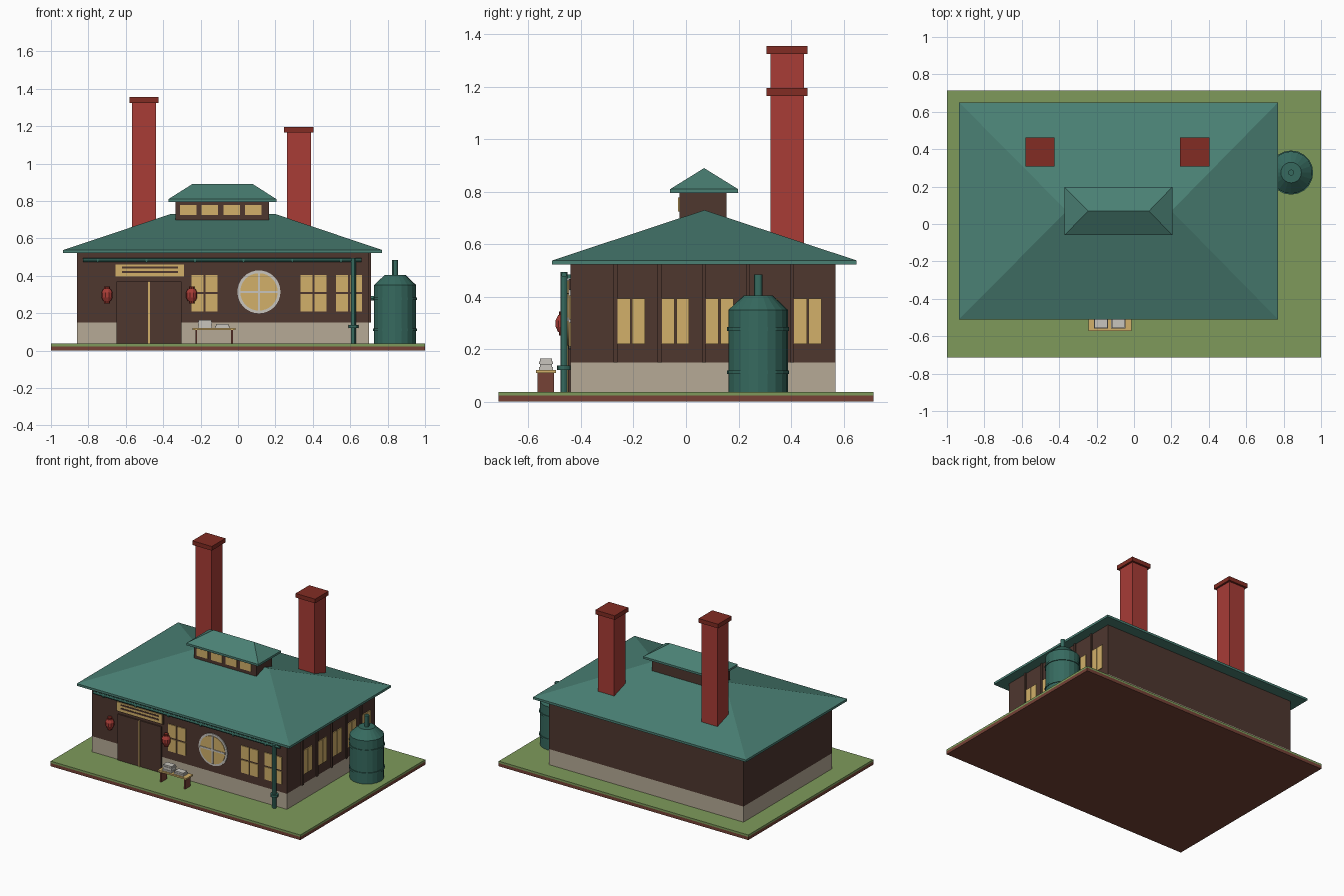
import bpy, bmesh
from math import radians, pi
from mathutils import Matrix, Vector

if "Cube" in bpy.data.objects:
    bpy.data.objects.remove(bpy.data.objects["Cube"])


def material(name, rgb):
    """Flat material from 0-255 display colour."""
    lin = [((c / 255 + 0.055) / 1.055) ** 2.4 for c in rgb] + [1]
    m = bpy.data.materials.new(name)
    m.use_nodes = True
    m.diffuse_color = lin
    m.node_tree.nodes["Principled BSDF"].inputs["Base Color"].default_value = lin
    return m


ROOF = material("roof green", (74, 128, 116))
METAL = material("dark green metal", (54, 106, 95))
RED = material("brick red", (168, 60, 54))
CAP = material("dark red", (130, 44, 35))
WOOD = material("dark wood", (78, 55, 47))
STONE = material("stone", (182, 170, 150))
GOLD = material("warm gold", (210, 176, 106))
GRASS = material("grass", (126, 154, 91))
GREY = material("pale grey", (200, 197, 190))
EARTH = material("red brown", (118, 66, 54))


def finish(name, bm, mat, smooth=False):
    bmesh.ops.recalc_face_normals(bm, faces=bm.faces)
    me = bpy.data.meshes.new(name)
    bm.to_mesh(me)
    bm.free()
    ob = bpy.data.objects.new(name, me)
    bpy.context.collection.objects.link(ob)
    me.materials.append(mat)
    if smooth:
        bpy.ops.object.select_all(action="DESELECT")
        ob.select_set(True)
        bpy.context.view_layer.objects.active = ob
        bpy.ops.object.shade_smooth_by_angle(angle=radians(30))
    return ob


def box(name, x, y, z, mat):
    """Box from three (low, high) ranges."""
    bm = bmesh.new()
    bmesh.ops.create_cube(bm, size=1)
    for v in bm.verts:
        v.co = [r[0] if c < 0 else r[1] for c, r in zip(v.co, (x, y, z))]
    return finish(name, bm, mat)


def lathe(name, x, y, profile, mat, sides=20):
    """Turned part from (radius, height) points."""
    bm = bmesh.new()
    pts = [bm.verts.new((r, 0, z)) for r, z in profile]
    edges = [bm.edges.new(p) for p in zip(pts, pts[1:])]
    bmesh.ops.spin(bm, geom=pts + edges, cent=(0, 0, 0), axis=(0, 0, 1),
                   angle=2 * pi, steps=sides)
    bmesh.ops.remove_doubles(bm, verts=bm.verts, dist=0.0001)
    bmesh.ops.translate(bm, verts=bm.verts, vec=(x, y, 0))
    return finish(name, bm, mat)


def rod(name, a, b, radius, mat, sides=16, smooth=True):
    """Cylinder between two points."""
    a, b = Vector(a), Vector(b)
    turn = (b - a).to_track_quat("Z", "Y").to_matrix().to_4x4()
    bm = bmesh.new()
    bmesh.ops.create_cone(bm, cap_ends=True, segments=sides, radius1=radius, radius2=radius,
                          depth=(b - a).length, matrix=Matrix.Translation((a + b) / 2) @ turn)
    return finish(name, bm, mat, smooth)


def hip_roof(name, x, y, z, ridge_x, top):
    """Eave slab with four slopes meeting at a ridge along x."""
    bm = bmesh.new()
    low, high = [[bm.verts.new(p) for p in ((x[0], y[0], h), (x[1], y[0], h),
                                            (x[1], y[1], h), (x[0], y[1], h))] for h in z]
    mid = sum(y) / 2
    left, right = [bm.verts.new((rx, mid, top)) for rx in ridge_x]
    bm.faces.new(low)
    for i in range(4):
        j = (i + 1) % 4
        bm.faces.new((low[i], low[j], high[j], high[i]))
    a, b, c, d = high
    for f in ((a, b, right, left), (b, c, right), (c, d, left, right), (d, a, left)):
        bm.faces.new(f)
    return finish(name, bm, ROOF)


# Ground slab
box("ground_earth", (-1, 1), (-.715, .715), (0, .023), EARTH)
box("ground_grass", (-1, 1), (-.715, .715), (.023, .037), GRASS)

# Walls and roof
WX, WY = (-.86, .70), (-.44, .57)
box("stone_footing", WX, WY, (.037, .15), STONE)
box("wooden_walls", WX, WY, (.15, .525), WOOD)
hip_roof("main_roof", (-.935, .77), (-.51, .65), (.522, .538), (-.36, .20), .73)

# Raised roof vent with windows
box("vent_walls", (-.335, .165), (-.025, .155), (.6, .8), WOOD)
hip_roof("vent_roof", (-.372, .205), (-.06, .198), (.795, .81), (-.245, .08), .89)
for i in range(4):
    x = -.31 + i * .116
    box(f"vent_window_{i + 1}", (x, x + .088), (-.031, -.024), (.724, .778), GOLD)

# Chimneys
for side, x, top in (("right", -.503, 1.355), ("left", .325, 1.195)):
    y = .385
    box(f"chimney_{side}", (x - .064, x + .064), (y - .064, y + .064), (.55, top - .03), RED)
    box(f"chimney_cap_{side}", (x - .078, x + .078), (y - .078, y + .078), (top - .03, top), CAP)

# Double door
box("door", (-.65, -.302), (-.449, -.435), (.037, .37), WOOD)
box("door_strip", (-.48, -.47), (-.454, -.448), (.037, .37), GOLD)

# Sign board with plain painted bars
box("sign_frame", (-.662, -.284), (-.448, -.438), (.39, .467), WOOD)
box("sign_board", (-.656, -.29), (-.454, -.446), (.396, .461), GOLD)
for i, z in enumerate((.415, .44)):
    box(f"sign_bar_{i + 1}", (-.62, -.32), (-.457, -.453), (z, z + .01), WOOD)

# Front windows, four panes each
for w, x in enumerate((-.249, .335, .523)):
    for i in range(2):
        for j in range(2):
            px, pz = x + i * .075, .21 + j * .103
            box(f"front_window_{w + 1}_pane_{i}{j}", (px, px + .064), (-.446, -.438),
                (pz, pz + .092), GOLD)

# Round window
CX, CZ = .112, .314
rod("round_window_frame", (CX, -.436, CZ), (CX, -.447, CZ), .115, GREY, 32)
rod("round_window_glass", (CX, -.446, CZ), (CX, -.451, CZ), .1, GOLD, 32)
box("round_window_bar_upright", (CX - .006, CX + .006), (-.455, -.446), (CZ - .1, CZ + .1), GREY)
box("round_window_bar_cross", (CX - .1, CX + .1), (-.455, -.446), (CZ - .006, CZ + .006), GREY)

# Side windows and posts
for i in range(5):
    y = -.268 + i * .168
    box(f"side_post_{i + 1}", (.695, .71), (y - .008, y + .008), (.15, .525), WOOD)
    for j, (a, b) in enumerate(((.008, .056), (.063, .112))):
        box(f"side_window_{i + 1}_pane_{j + 1}", (.698, .706), (y + a, y + b), (.22, .394), GOLD)

# Lanterns
for side, x in (("right", -.70), ("left", -.248)):
    lathe(f"lantern_{side}", x, -.468, ((0, .265), (.02, .265), (.03, .285), (.03, .31),
                                        (.02, .33), (0, .33)), RED, 10)
    for part, z in (("base", .253), ("top", .33)):
        rod(f"lantern_{part}_{side}", (x, -.468, z), (x, -.468, z + .013), .016, CAP, 10, False)

# Gutter and downpipe
rod("gutter", (-.83, -.465, .484), (.66, -.465, .484), .01, METAL, 12)
rod("downpipe", (.617, -.465, .037), (.617, -.465, .495), .014, METAL, 12)
rod("downpipe_collar", (.617, -.465, .12), (.617, -.465, .138), .026, METAL, 12)
for i in range(6):
    x = -.75 + i * .26
    box(f"gutter_clip_{i + 1}", (x - .005, x + .005), (-.475, -.438), (.47, .484), METAL)

# Storage tank
TX, TY = .84, .275
lathe("tank", TX, TY, ((0, .037), (.113, .037), (.113, .35), (.055, .405), (0, .405)), METAL)
for i, z in enumerate((.105, .27)):
    rod(f"tank_band_{i + 1}", (TX, TY, z), (TX, TY, z + .014), .118, METAL, 20, False)
rod("tank_vent", (TX, TY, .4), (TX, TY, .485), .016, METAL, 12)
rod("tank_feed", (.695, TY, .28), (.75, TY, .28), .013, METAL, 12)

# Bench with two paper stacks
box("bench_seat", (-.243, -.013), (-.572, -.496), (.11, .121), GOLD)
for side, x in (("right", -.228), ("left", -.037)):
    box(f"bench_leg_{side}", (x, x + .01), (-.565, -.503), (.037, .11), EARTH)
for s, (x, count) in enumerate(((-.215, 4), (-.122, 2))):
    for i in range(count):
        d, z = .004 * (i % 2), .121 + i * .011
        box(f"paper_stack_{s + 1}_sheet_{i + 1}", (x + d, x + .076 - d),
            (-.56 + d, -.507 - d), (z, z + .011), GREY)
